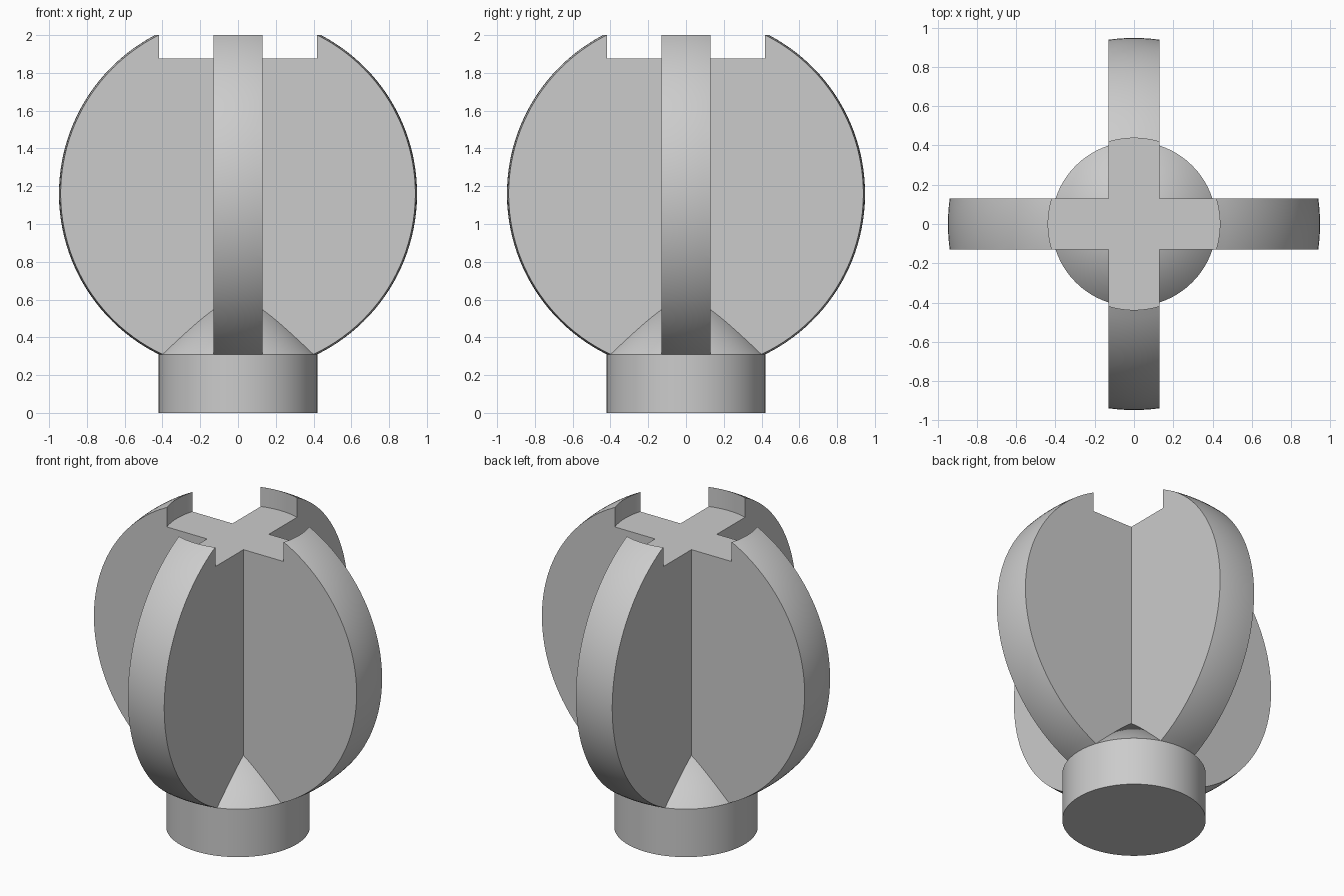
import bpy
import bmesh
import math

cube = bpy.data.objects.get("Cube")
if cube:
    bpy.data.objects.remove(cube, do_unlink=True)

RADIUS, CENTRE_Z = 0.948, 1.16   # ball the fins are cut from
HALF = 0.13                      # half thickness of a fin
BASE_R, BASE_TOP = 0.42, 0.31
FLOOR_Z, TOP = 1.875, 2.0

grey = bpy.data.materials.new("plain_grey")
grey.use_nodes = True
colour = (0.6, 0.6, 0.6, 1)
grey.diffuse_color = colour
grey.node_tree.nodes["Principled BSDF"].inputs["Base Color"].default_value = colour


def add_object(name, bm):
    bmesh.ops.recalc_face_normals(bm, faces=bm.faces)
    mesh = bpy.data.meshes.new(name)
    bm.to_mesh(mesh)
    bm.free()
    mesh.materials.append(grey)
    obj = bpy.data.objects.new(name, mesh)
    bpy.context.collection.objects.link(obj)
    return obj


def lathe(name, profile, steps=128):
    """Spin an (r, z) profile, ending on the axis, around z."""
    bm = bmesh.new()
    verts = [bm.verts.new((r, 0, z)) for r, z in profile]
    edges = [bm.edges.new(pair) for pair in zip(verts, verts[1:])]
    bmesh.ops.spin(bm, geom=verts + edges, cent=(0, 0, 0), axis=(0, 0, 1),
                   angle=math.tau, steps=steps)
    bmesh.ops.remove_doubles(bm, verts=bm.verts, dist=0.0001)
    return add_object(name, bm)


def smooth(obj):
    bpy.ops.object.select_all(action="DESELECT")
    obj.select_set(True)
    bpy.context.view_layer.objects.active = obj
    bpy.ops.object.shade_smooth_by_angle(angle=math.radians(25))


# Base: cylinder with a cone rising between the fins
base = lathe("base", [(0, 0), (BASE_R, 0), (BASE_R, BASE_TOP),
                      (0, BASE_TOP + BASE_R)])
smooth(base)

# Ball with a flat bottom and a round recess in its top
low = math.asin((BASE_TOP - CENTRE_Z) / RADIUS)
high = math.asin((TOP - CENTRE_Z) / RADIUS)
arc = []
for i in range(49):
    a = low + (high - low) * i / 48
    arc.append((RADIUS * math.cos(a), CENTRE_Z + RADIUS * math.sin(a)))
recess_r = arc[-1][0] - 0.002
fins = lathe("crossed_fins", [(0, BASE_TOP)] + arc
             + [(recess_r, TOP), (recess_r, FLOOR_Z), (0, FLOOR_Z)])

# Cross-shaped prism that leaves only the four fins of the ball
bm = bmesh.new()
outline = []
for k in range(4):
    c, s = round(math.cos(k * math.pi / 2)), round(math.sin(k * math.pi / 2))
    for x, y in ((HALF, -HALF), (1.2, -HALF), (1.2, HALF)):
        outline.append(bm.verts.new((x * c - y * s, x * s + y * c, -0.5)))
face = bm.faces.new(outline)
new = bmesh.ops.extrude_face_region(bm, geom=[face])["geom"]
bmesh.ops.translate(bm, vec=(0, 0, 3),
                    verts=[v for v in new if isinstance(v, bmesh.types.BMVert)])
cutter = add_object("cross_cutter", bm)
cutter.hide_render = True

cut = fins.modifiers.new("cross", "BOOLEAN")
cut.operation = "INTERSECT"
cut.solver = "EXACT"
cut.object = cutter
bpy.context.view_layer.objects.active = fins
bpy.ops.object.modifier_apply(modifier=cut.name)
bpy.data.objects.remove(cutter, do_unlink=True)
smooth(fins)
